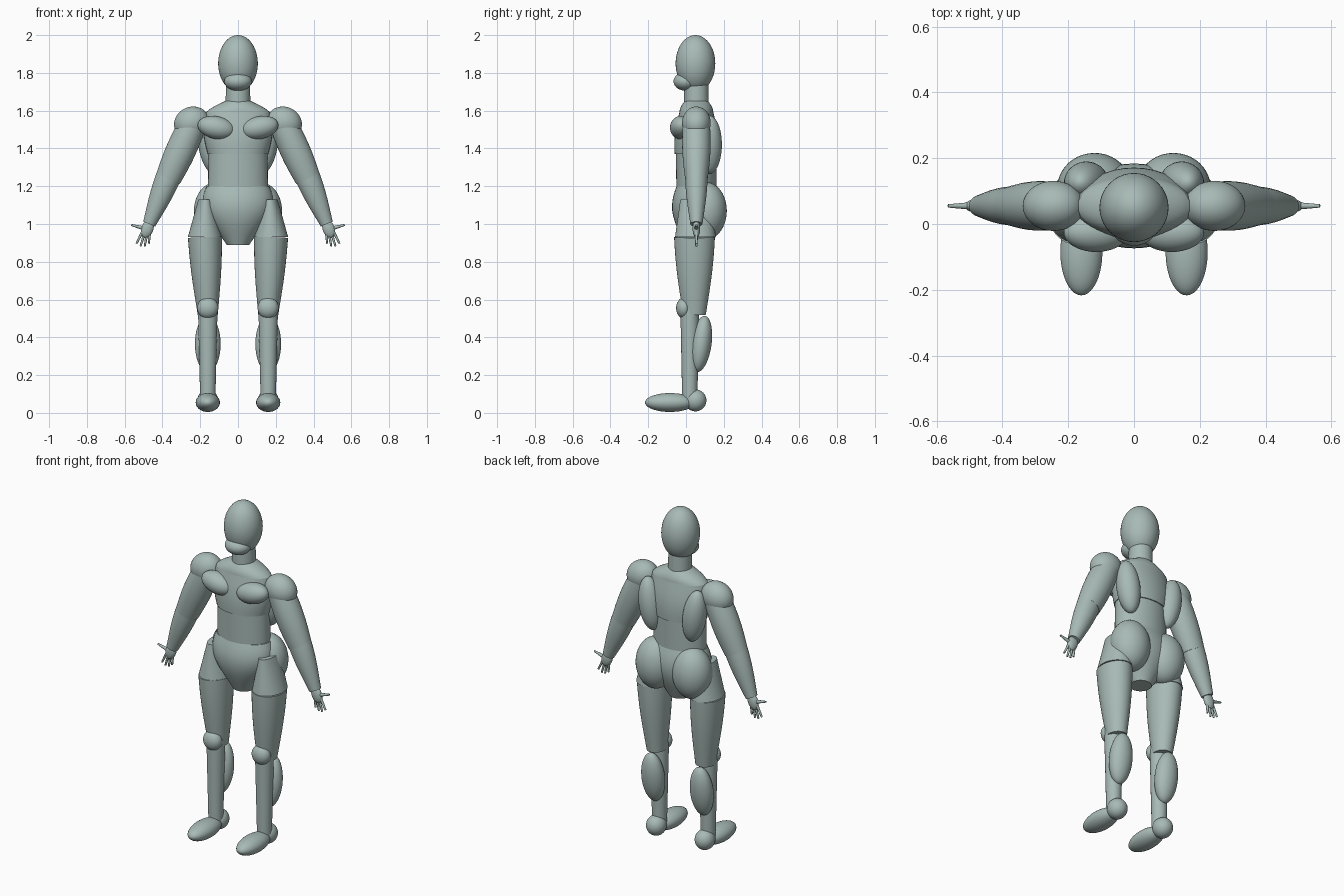
import bpy, bmesh, math
from mathutils import Vector

cube = bpy.data.objects.get("Cube")
if cube:
    bpy.data.objects.remove(cube)

clay = bpy.data.materials.new("grey_green_clay")
clay.use_nodes = True
clay.diffuse_color = (.39, .49, .465, 1)
clay.node_tree.nodes["Principled BSDF"].inputs["Base Color"].default_value = clay.diffuse_color

BODY_Y = .055    # depth of the upright body axis
LEG_X = .16      # distance of each leg from the middle


def finish(name, bm):
    """Turn a bmesh into a named, smooth shaded object."""
    bmesh.ops.recalc_face_normals(bm, faces=bm.faces)
    mesh = bpy.data.meshes.new(name)
    bm.to_mesh(mesh)
    bm.free()
    mesh.materials.append(clay)
    obj = bpy.data.objects.new(name, mesh)
    bpy.context.collection.objects.link(obj)
    for other in bpy.context.selected_objects:
        other.select_set(False)
    obj.select_set(True)
    bpy.context.view_layer.objects.active = obj
    bpy.ops.object.shade_smooth_by_angle(angle=math.radians(40))
    return obj


def ball(name, centre, radii, pitch=0, roll=0):
    """Ellipsoid tilted by pitch about x and roll about y, in degrees."""
    bm = bmesh.new()
    bmesh.ops.create_uvsphere(bm, u_segments=40, v_segments=24, radius=1)
    obj = finish(name, bm)
    obj.location, obj.scale = centre, radii
    obj.rotation_euler = (math.radians(pitch), math.radians(roll), 0)


def taper(name, start, end, first, last, bulge=0, sides=36, steps=12):
    """Tube whose (width, depth) radii blend from first to last and swell midway."""
    bm = bmesh.new()
    start, end = Vector(start), Vector(end)
    axis = (end - start).normalized()
    across = Vector((0, 1, 0)).cross(axis).normalized()
    depth = axis.cross(across)
    loops = []
    for step in range(steps + 1):
        t = step / steps
        swell = 1 + bulge * math.sin(math.pi * t)
        width, thick = Vector(first).lerp(Vector(last), t) * swell
        middle = start.lerp(end, t)
        angles = [math.tau * k / sides for k in range(sides)]
        loops.append([bm.verts.new(middle + across * width * math.cos(a)
                                   + depth * thick * math.sin(a)) for a in angles])
    for low, high in zip(loops, loops[1:]):
        for k in range(sides):
            following = (k + 1) % sides
            bm.faces.new((low[k], low[following], high[following], high[k]))
    bm.faces.new(loops[0])
    bm.faces.new(loops[-1])
    finish(name, bm)


def trunk(name, bottom, top, first, last, bulge=0):
    """Upright tube on the body axis."""
    taper(name, (0, BODY_Y, bottom), (0, BODY_Y, top), first, last, bulge)


# Head and neck
ball("head", centre=(0, .05, 1.85), radii=(.105, .105, .15))
ball("jaw", centre=(0, 0, 1.755), radii=(.073, .066, .05))
trunk("neck", 1.6, 1.8, first=(.066, .066), last=(.063, .063))

# Torso from the hips up to the shoulder slope
trunk("pelvis", .89, 1.2, first=(.06, .06), last=(.165, .105), bulge=.5)
trunk("waist", 1.15, 1.42, first=(.16, .105), last=(.155, .11))
trunk("ribcage", 1.37, 1.59, first=(.16, .115), last=(.17, .09), bulge=.1)
trunk("shoulder_slope", 1.59, 1.66, first=(.17, .09), last=(.05, .055), bulge=.1)

for sign, side in ((1, "left"), (-1, "right")):
    def muscle(name, centre, radii, pitch=0, roll=0):
        x, y, z = centre
        ball(f"{side}_{name}", (sign * x, y, z), radii, pitch, sign * roll)

    def limb(name, start, end, first, last, bulge=0, y=BODY_Y, sides=36):
        """Tapered tube between two (x, z) points at one depth."""
        taper(f"{side}_{name}", (sign * start[0], y, start[1]),
              (sign * end[0], y, end[1]), first, last, bulge, sides)

    # Torso muscles
    muscle("breast", centre=(.115, -.025, 1.51), radii=(.1, .06, .06), roll=-12)
    muscle("back_muscle", centre=(.145, .125, 1.42), radii=(.065, .065, .155), roll=8)
    muscle("buttock", centre=(.12, .11, 1.07), radii=(.113, .106, .15))

    # Leg
    limb("upper_thigh", (.17, 1.13), (.175, .93), first=(.04, .08), last=(.09, .108),
         y=.05)
    limb("lower_thigh", (.175, .93), (LEG_X, .52), first=(.09, .108), last=(.053, .06),
         bulge=.08, y=.045)
    muscle("knee", centre=(LEG_X, -.01, .555), radii=(.056, .042, .056))
    limb("shin", (LEG_X, .56), (LEG_X, .06), first=(.052, .05), last=(.04, .04), y=.02)
    muscle("calf", centre=(LEG_X, .08, .365), radii=(.068, .055, .15), pitch=-8)
    muscle("heel", centre=(LEG_X, .05, .066), radii=(.055, .058, .058))
    muscle("foot", centre=(LEG_X, -.085, .055), radii=(.064, .132, .05))

    # Arm
    muscle("shoulder", centre=(.245, BODY_Y, 1.535), radii=(.095, .076, .085), roll=25)
    limb("upper_arm", (.23, 1.55), (.37, 1.24), first=(.07, .07), last=(.068, .06),
         bulge=.15)
    limb("forearm", (.36, 1.27), (.47, 1), first=(.067, .06), last=(.034, .032),
         bulge=.12)

    # Hand with fanned fingers
    muscle("palm", centre=(.48, BODY_Y, .975), radii=(.032, .02, .05), roll=-20)
    for i, name in enumerate(("index", "middle", "ring", "little")):
        spread = i - 1.5
        limb(f"{name}_finger", (.485 + .012 * spread, .965),
             (.505 + .022 * spread, .88 + .007 * spread ** 2),
             first=(.008, .009), last=(.005, .006), sides=12)
    limb("thumb", (.49, .975), (.565, .995), first=(.012, .012), last=(.005, .005),
         sides=12)
